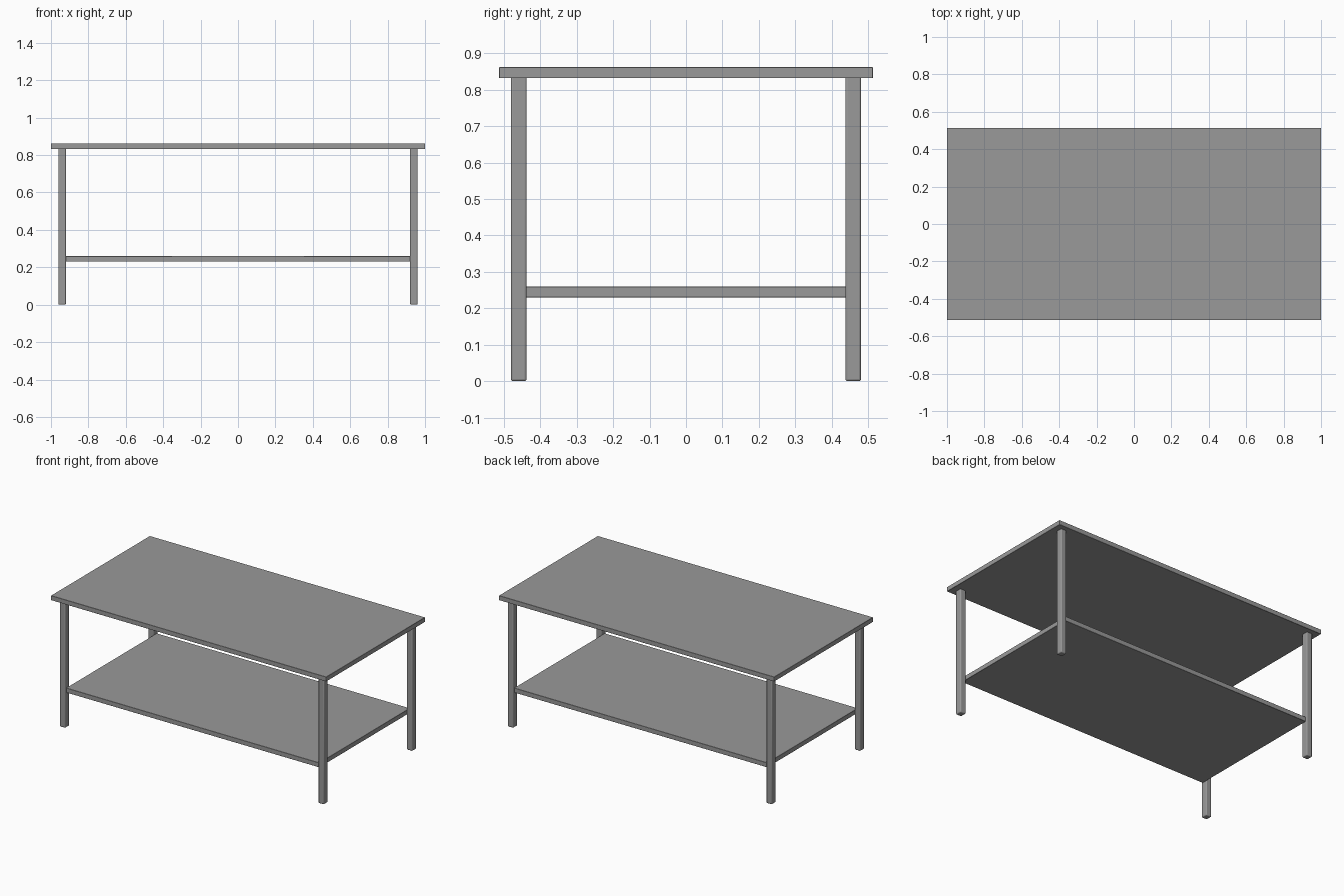
import bpy
import math

cube = bpy.data.objects.get("Cube")
if cube:
    bpy.data.objects.remove(cube, do_unlink=True)

# Single plain grey finish
grey = bpy.data.materials.new("plain_grey")
grey.use_nodes = True
GREY = (0.32, 0.32, 0.32, 1)
grey.diffuse_color = GREY
grey.node_tree.nodes["Principled BSDF"].inputs["Base Color"].default_value = GREY


def box(name, size, centre, bevel=0, segments=1):
    """Box with baked scale and optional rounded edges."""
    bpy.ops.mesh.primitive_cube_add(size=1, location=centre)
    obj = bpy.context.object
    obj.name = name
    obj.scale = size
    bpy.ops.object.transform_apply(location=False, rotation=False, scale=True)
    obj.data.materials.append(grey)
    if bevel:
        mod = obj.modifiers.new("rounded_edges", 'BEVEL')
        mod.width = bevel
        mod.segments = segments
        bpy.ops.object.shade_smooth_by_angle(angle=math.radians(35))
    return obj


# Table top and lower shelf
box("table_top", (2, 1.026, 0.03), (0, 0, 0.847), 0.001)
box("lower_shelf", (1.84, 0.94, 0.03), (0, 0, 0.245), 0.001)

# Four square legs with softened edges, just reaching into the top
for x_name, sx in (("left", 1), ("right", -1)):
    for y_name, sy in (("front", -1), ("back", 1)):
        box(f"{y_name}_{x_name}_leg", (0.04, 0.043, 0.838),
            (sx * 0.94, sy * 0.459, 0.419), 0.006, 3)
